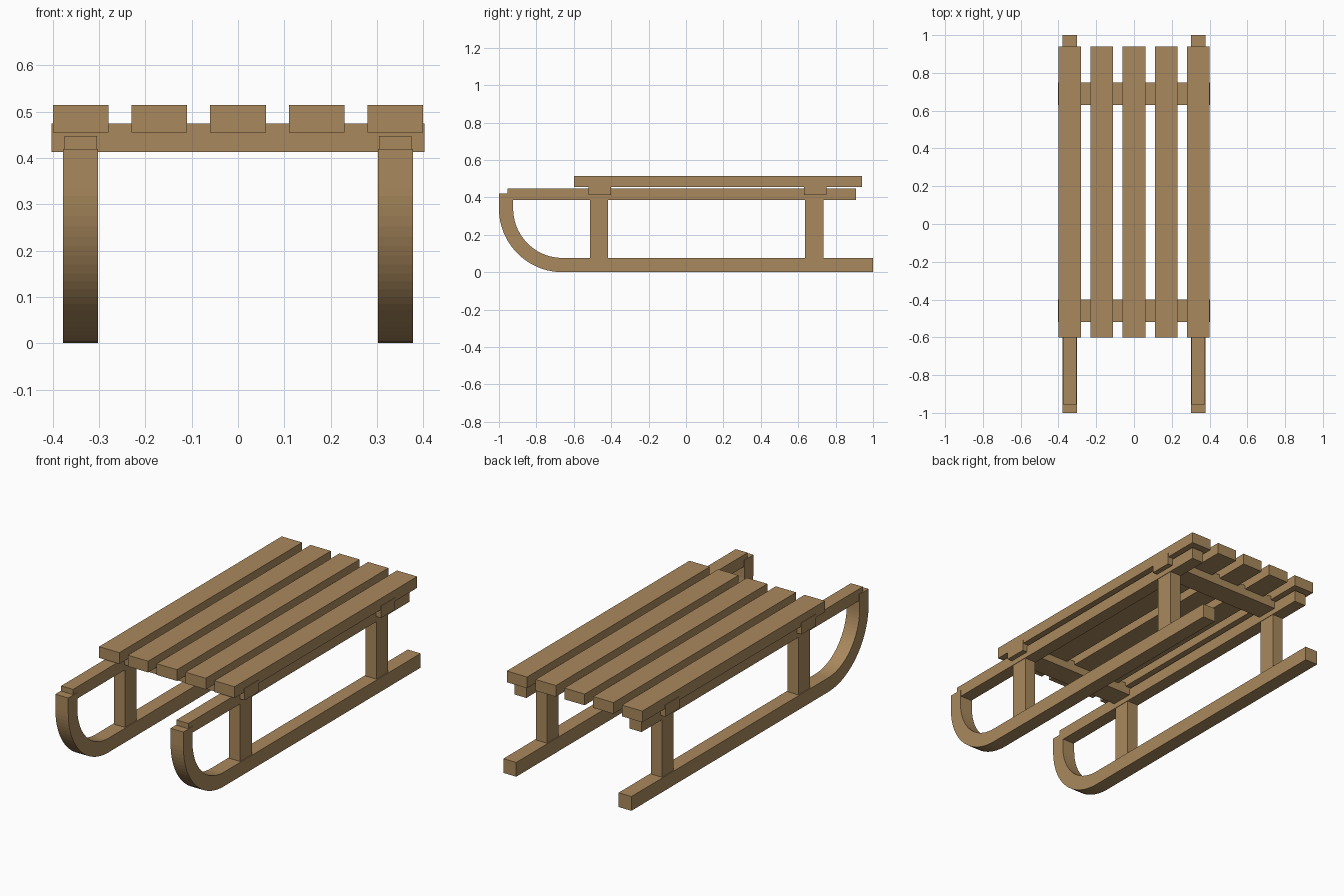
import bpy, bmesh, math

if "Cube" in bpy.data.objects:
    bpy.data.objects.remove(bpy.data.objects["Cube"])

wood = bpy.data.materials.new("wood")
wood.diffuse_color = (0.40, 0.25, 0.11, 1)
wood.use_nodes = True
wood.node_tree.nodes["Principled BSDF"].inputs["Base Color"].default_value = wood.diffuse_color


def finish(name, bm):
    mesh = bpy.data.meshes.new(name)
    bmesh.ops.recalc_face_normals(bm, faces=bm.faces)
    bm.to_mesh(mesh)
    bm.free()
    mesh.materials.append(wood)
    ob = bpy.data.objects.new(name, mesh)
    bpy.context.collection.objects.link(ob)
    return ob


def box(name, x, y, z):
    """Box from (min, max) ranges on each axis."""
    bm = bmesh.new()
    bmesh.ops.create_cube(bm, size=1)
    for v in bm.verts:
        v.co = [r[0] + (c + 0.5) * (r[1] - r[0]) for c, r in zip(v.co, (x, y, z))]
    return finish(name, bm)


def runner(name, x, width=0.076, thick=0.076, radius=0.34, steps=24):
    """Square bar swept along the ground and curled up at the front."""
    cy = radius - 1
    path = [(1, 0, 0, 1)]  # outer y, z and inward normal y, z
    for i in range(steps + 1):
        a = math.pi / 2 * i / steps
        path.append((cy - radius * math.sin(a), radius * (1 - math.cos(a)),
                     math.sin(a), math.cos(a)))
    path.append((-1, 0.42, 1, 0))
    bm = bmesh.new()
    rings = []
    for y, z, ny, nz in path:
        iy, iz = y + ny * thick, z + nz * thick
        l, r = x - width / 2, x + width / 2
        rings.append([bm.verts.new(p) for p in
                      ((l, y, z), (r, y, z), (r, iy, iz), (l, iy, iz))])
    for a, b in zip(rings, rings[1:]):
        for i in range(4):
            j = (i + 1) % 4
            bm.faces.new((a[i], a[j], b[j], b[i]))
    bm.faces.new(rings[0])
    bm.faces.new(rings[-1])
    return finish(name, bm)


# Runners, upper rails and posts on both sides
for side, x in (("left", -0.34), ("right", 0.34)):
    runner(f"{side}_runner", x)
    box(f"{side}_rail", (x - 0.035, x + 0.035), (-0.955, 0.91), (0.385, 0.448))
    for end, y in (("front", -0.465), ("rear", 0.685)):
        box(f"{side}_{end}_post", (x - 0.0325, x + 0.0325), (y - 0.049, y + 0.049), (0.06, 0.42))

# Crossbars
for end, y in (("front", -0.46), ("rear", 0.69)):
    box(f"{end}_crossbar", (-0.403, 0.403), (y - 0.06, y + 0.06), (0.413, 0.475))

# Seat slats
for i in range(5):
    x = (i - 2) * 0.17
    box(f"seat_slat_{i + 1}", (x - 0.06, x + 0.06), (-0.60, 0.94), (0.455, 0.515))
